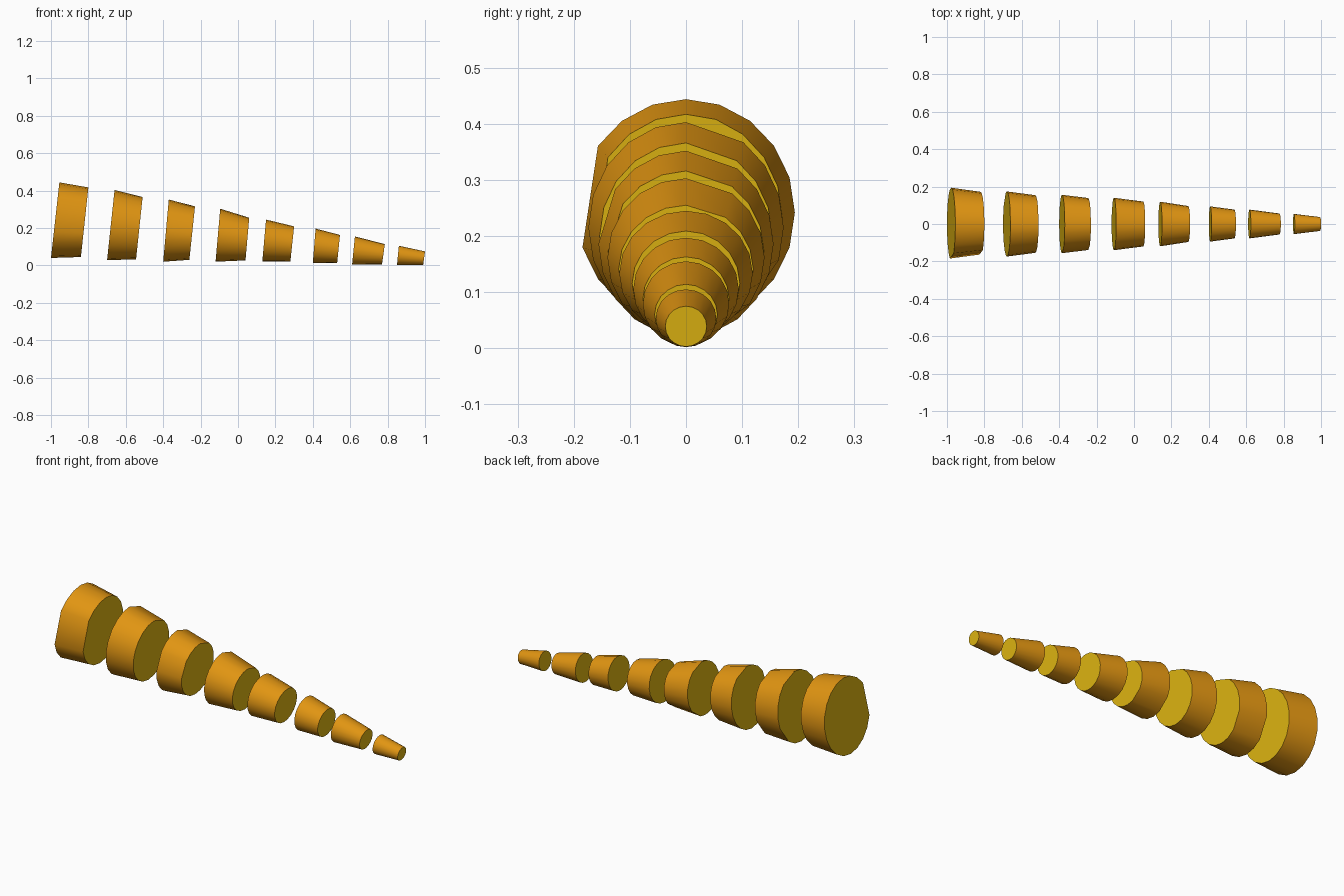
import bpy, bmesh, math

cube = bpy.data.objects.get("Cube")
if cube:
    bpy.data.objects.remove(cube, do_unlink=True)

SIDES = 20


def make_material(name, color):
    mat = bpy.data.materials.new(name)
    mat.use_nodes = True
    mat.diffuse_color = color
    bsdf = mat.node_tree.nodes["Principled BSDF"]
    bsdf.inputs["Base Color"].default_value = color
    bsdf.inputs["Roughness"].default_value = 0.7
    return mat


skin = make_material("orange_skin", (0.75, 0.30, 0.006, 1))
flesh = make_material("yellow_flesh", (0.75, 0.47, 0.006, 1))


def ring(bm, end, skipped):
    """Leaning oval of vertices, leaving out the skipped steps to make flats."""
    x_low, z_low, x_top, z_top, half_width = end
    verts = []
    for i in range(SIDES):
        if i in skipped:
            continue
        a = math.tau * i / SIDES
        t = (1 + math.cos(a)) / 2
        verts.append(bm.verts.new((x_low + (x_top - x_low) * t,
                                   half_width * math.sin(a),
                                   z_low + (z_top - z_low) * t)))
    return verts


def make_slice(name, wide_end, narrow_end, skipped):
    bm = bmesh.new()
    wide = ring(bm, wide_end, skipped)
    narrow = ring(bm, narrow_end, skipped)
    n = len(wide)
    for i in range(n):
        j = (i + 1) % n
        bm.faces.new((wide[i], wide[j], narrow[j], narrow[i])).smooth = True
    # cut ends
    for loop in (wide, narrow):
        bm.faces.new(loop).material_index = 1
    bmesh.ops.recalc_face_normals(bm, faces=bm.faces)
    mesh = bpy.data.meshes.new(name)
    bm.to_mesh(mesh)
    bm.free()
    mesh.materials.append(skin)
    mesh.materials.append(flesh)
    obj = bpy.data.objects.new(name, mesh)
    bpy.context.collection.objects.link(obj)
    bpy.ops.object.select_all(action='DESELECT')
    obj.select_set(True)
    bpy.context.view_layer.objects.active = obj
    bpy.ops.object.shade_smooth_by_angle(angle=math.radians(40))


# each end: low x, low z, top x, top z, half width; then flattened steps
slices = [
    ((-1.0, .04, -.955, .444, .194), (-.84, .045, -.80, .417, .172), (15, 16)),
    ((-.70, .028, -.66, .403, .174), (-.545, .033, -.51, .366, .154), (1, 7)),
    ((-.40, .02, -.37, .352, .156), (-.26, .03, -.23, .316, .139), (1, 16)),
    ((-.12, .02, -.095, .303, .140), (.04, .027, .06, .255, .120), (1, 8)),
    ((.13, .022, .15, .245, .119), (.28, .022, .30, .209, .096), ()),
    ((.40, .014, .415, .197, .094), (.53, .012, .545, .163, .077), ()),
    ((.61, .004, .625, .155, .077), (.77, .006, .785, .114, .056), ()),
    ((.85, .002, .86, .105, .054), (.99, .003, 1.0, .075, .037), ()),
]
for number, (wide_end, narrow_end, skipped) in enumerate(slices, 1):
    make_slice(f"slice_{number}", wide_end, narrow_end, skipped)
